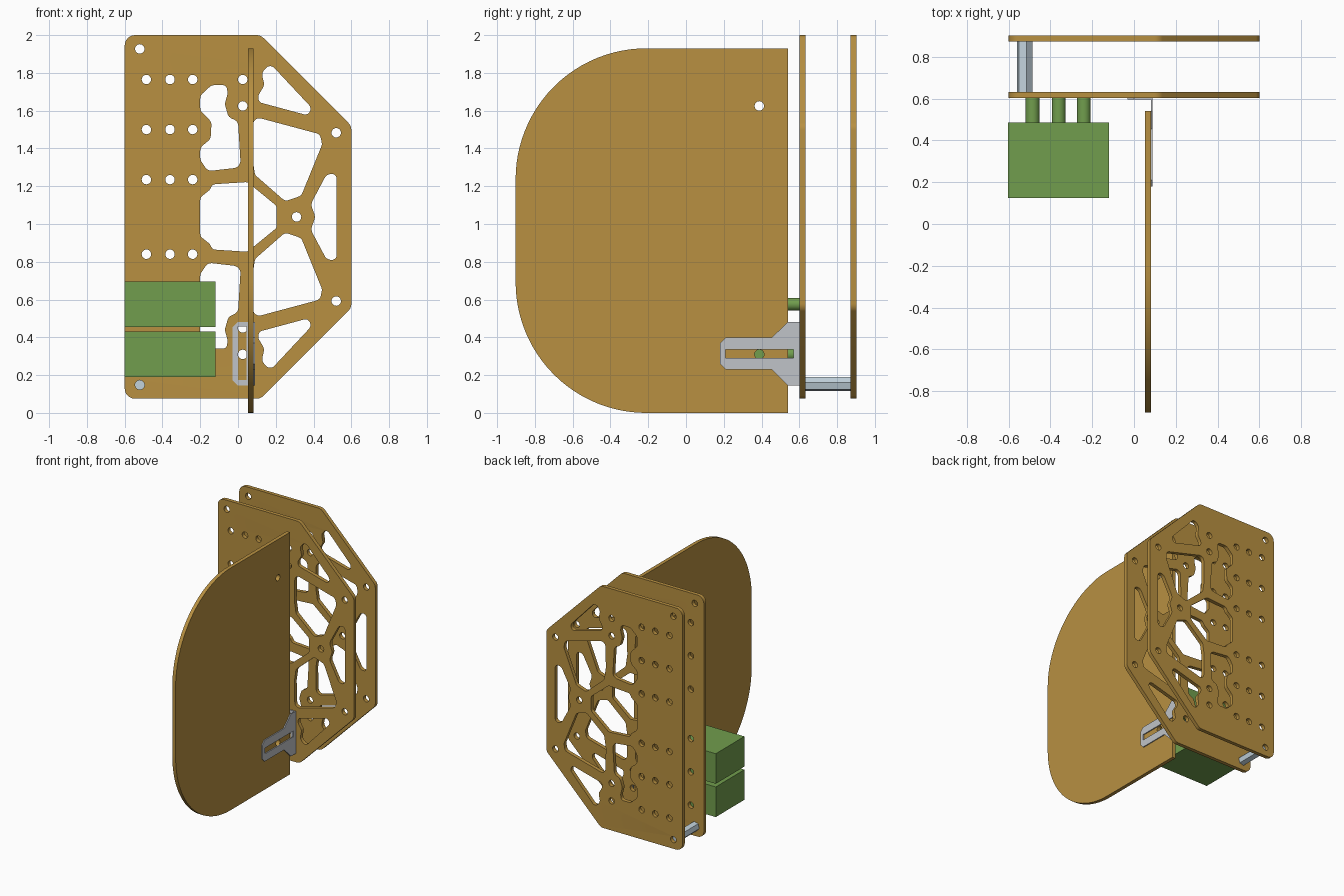
import bpy, bmesh, math
from mathutils import Vector, Matrix

if "Cube" in bpy.data.objects:
    bpy.data.objects.remove(bpy.data.objects["Cube"])

MID = 1.0375   # mirror height of the plates


def material(name, rgb):
    m = bpy.data.materials.new(name)
    m.diffuse_color = (*rgb, 1)
    m.use_nodes = True
    m.node_tree.nodes["Principled BSDF"].inputs["Base Color"].default_value = m.diffuse_color
    return m


WOOD = material("plywood", (0.48, 0.28, 0.053))
GREEN = material("green", (0.165, 0.34, 0.075))
STEEL = material("steel", (0.54, 0.65, 0.72))
ZINC = material("zinc", (0.53, 0.55, 0.58))


def rounded(points, r, n=6):
    """Polygon with circular fillets; r is one radius or one per corner."""
    out, k = [], len(points)
    for i in range(k):
        a, b, c = (Vector(points[(i + j) % k]) for j in (-1, 0, 1))
        rad = r[i] if isinstance(r, (list, tuple)) else r
        if rad == 0:
            out.append(b)
            continue
        u, v = a - b, c - b
        half = u.angle(v) / 2
        d = min(rad / math.tan(half), u.length * 0.48, v.length * 0.48)
        p, q, w = b + u.normalized() * d, b + v.normalized() * d, math.sin(half)
        for s in range(n + 1):
            t = s / n
            f, g, h = (1 - t) ** 2, 2 * t * (1 - t) * w, t * t
            out.append((p * f + b * g + q * h) / (f + g + h))
    return out


def circle(x, z, r, n=20):
    return [Vector((x + r * math.cos(2 * math.pi * i / n), z + r * math.sin(2 * math.pi * i / n)))
            for i in range(n)]


def flip(loop):
    return [(x, 2 * MID - z) for x, z in reversed(loop)]


def sheet(name, loops, low, high, axis, mat):
    """Outline with holes, extruded along y (loops in x,z) or x (loops in y,z)."""
    cu = bpy.data.curves.new(name, 'CURVE')
    cu.dimensions, cu.fill_mode, cu.extrude = '2D', 'BOTH', (high - low) / 2
    for loop in loops:
        sp = cu.splines.new('POLY')
        sp.points.add(len(loop) - 1)
        for pt, (x, y) in zip(sp.points, loop):
            pt.co = (x, y, 0, 1)
        sp.use_cyclic_u = True
    tmp = bpy.data.objects.new(name + "_curve", cu)
    bpy.context.collection.objects.link(tmp)
    deps = bpy.context.evaluated_depsgraph_get()
    me = bpy.data.meshes.new_from_object(tmp.evaluated_get(deps))
    bpy.data.objects.remove(tmp)
    mid = (low + high) / 2
    if axis == 'Y':
        mat4 = Matrix(((1, 0, 0, 0), (0, 0, -1, mid), (0, 1, 0, 0), (0, 0, 0, 1)))
    else:
        mat4 = Matrix(((0, 0, 1, mid), (1, 0, 0, 0), (0, 1, 0, 0), (0, 0, 0, 1)))
    me.transform(mat4)
    bm = bmesh.new()
    bm.from_mesh(me)
    bmesh.ops.remove_doubles(bm, verts=bm.verts, dist=1e-5)
    bmesh.ops.recalc_face_normals(bm, faces=bm.faces)
    bm.to_mesh(me)
    bm.free()
    me.name = name
    me.materials.clear()
    me.materials.append(mat)
    me.shade_smooth()
    me.set_sharp_from_angle(angle=math.radians(30))
    ob = bpy.data.objects.new(name, me)
    bpy.context.collection.objects.link(ob)
    return ob


# Plate outline and lightening cutouts (upper ones are mirrored down)
outline = rounded([(-0.6, 0.075), (0.12, 0.075), (0.6, 0.555), (0.6, 1.52), (0.12, 2), (-0.6, 2)], 0.055)
corner_cut = rounded([(0.125, 1.8), (0.17, 1.85), (0.39, 1.615), (0.37, 1.575), (0.11, 1.645),
                      (0.107, 1.68), (0.14, 1.735)], 0.04)
spoke_cut = rounded([(0.08, 1.57), (0.435, 1.475), (0.445, 1.42), (0.335, 1.15), (0.25, 1.12),
                     (0.09, 1.26), (0.075, 1.36)], 0.035)
finger_cut = rounded([(-0.14, 1.735), (-0.06, 1.735), (-0.055, 1.69), (-0.07, 1.635), (-0.05, 1.565),
                      (0, 1.545), (0.015, 1.3), (-0.16, 1.28), (-0.2, 1.34), (-0.2, 1.405),
                      (-0.145, 1.45), (-0.14, 1.54), (-0.2, 1.6), (-0.2, 1.68)], 0.04)
hub_half = [(-0.2, 1.14), (-0.15, 1.18), (-0.135, 1.21), (0.05, 1.222), (0.205, 1.095)]
hub_cut = rounded(hub_half + flip(hub_half), 0.03)
slot_half = [(0.41, MID), (0.385, 1.105), (0.47, 1.265), (0.522, 1.265)]
slot_cut = rounded(slot_half + flip(slot_half[1:]), 0.05)
cuts = [hub_cut, slot_cut]
for c in (corner_cut, spoke_cut, finger_cut):
    cuts += [c, flip(c)]

# Bolt holes
holes = [(0.31, MID)]
upper = [(x, z) for x in (-0.485, -0.36, -0.24) for z in (1.765, 1.5, 1.235)]
upper += [(-0.52, 1.927), (0.025, 1.765), (0.025, 1.625), (0.52, 1.483)]
for x, z in upper:
    holes += [(x, z), (x, 2 * MID - z)]
plate_loops = [outline] + cuts + [circle(x, z, 0.025) for x, z in holes]

sheet("front_plate", plate_loops, 0.602, 0.632, 'Y', WOOD)
sheet("rear_plate", plate_loops, 0.872, 0.902, 'Y', WOOD)

# Large upright fin
fin = rounded([(0.54, 0), (0.54, 1.93), (-0.902, 1.93), (-0.902, 0)], [0, 0, 0.735, 0.735], 24)
sheet("fin", [fin, circle(0.388, 1.625, 0.025), circle(0.388, 0.31, 0.025)], 0.052, 0.081, 'X', WOOD)

# Slotted angle bracket
side = [(0.6, 0.145), (0.6, 0.482), (0.54, 0.482), (0.455, 0.4), (0.21, 0.4), (0.18, 0.37),
        (0.18, 0.26), (0.21, 0.23), (0.455, 0.23), (0.54, 0.145)]
sheet("bracket_side", [side, [(0.21, 0.29), (0.57, 0.29), (0.57, 0.336), (0.21, 0.336)]],
      0.081, 0.089, 'X', ZINC)
flange = [(0.089, 0.145), (0.089, 0.482), (0, 0.482), (-0.03, 0.452), (-0.03, 0.175), (0, 0.145)]
sheet("bracket_flange", [flange, [(0, 0.173), (0.046, 0.173), (0.046, 0.458), (0, 0.458)]],
      0.595, 0.602, 'Y', ZINC)

# Hexagonal standoff between the plates
hexagon = [(-0.523 + 0.038 * math.cos(a), 0.152 + 0.038 * math.sin(a))
           for a in (math.radians(15 + 60 * i) for i in range(6))]
sheet("standoff", [hexagon], 0.632, 0.872, 'Y', STEEL)

# Green blocks, each held by three pegs
for i, z in enumerate((0.31, 0.575)):
    box = [(-0.602, z - 0.12), (-0.12, z - 0.12), (-0.12, z + 0.12), (-0.602, z + 0.12)]
    sheet(f"block_{i}", [box], 0.124, 0.485, 'Y', GREEN)
    for j, x in enumerate((-0.485, -0.36, -0.24)):
        sheet(f"peg_{i}_{j}", [circle(x, z, 0.033, 24)], 0.485, 0.602, 'Y', GREEN)
